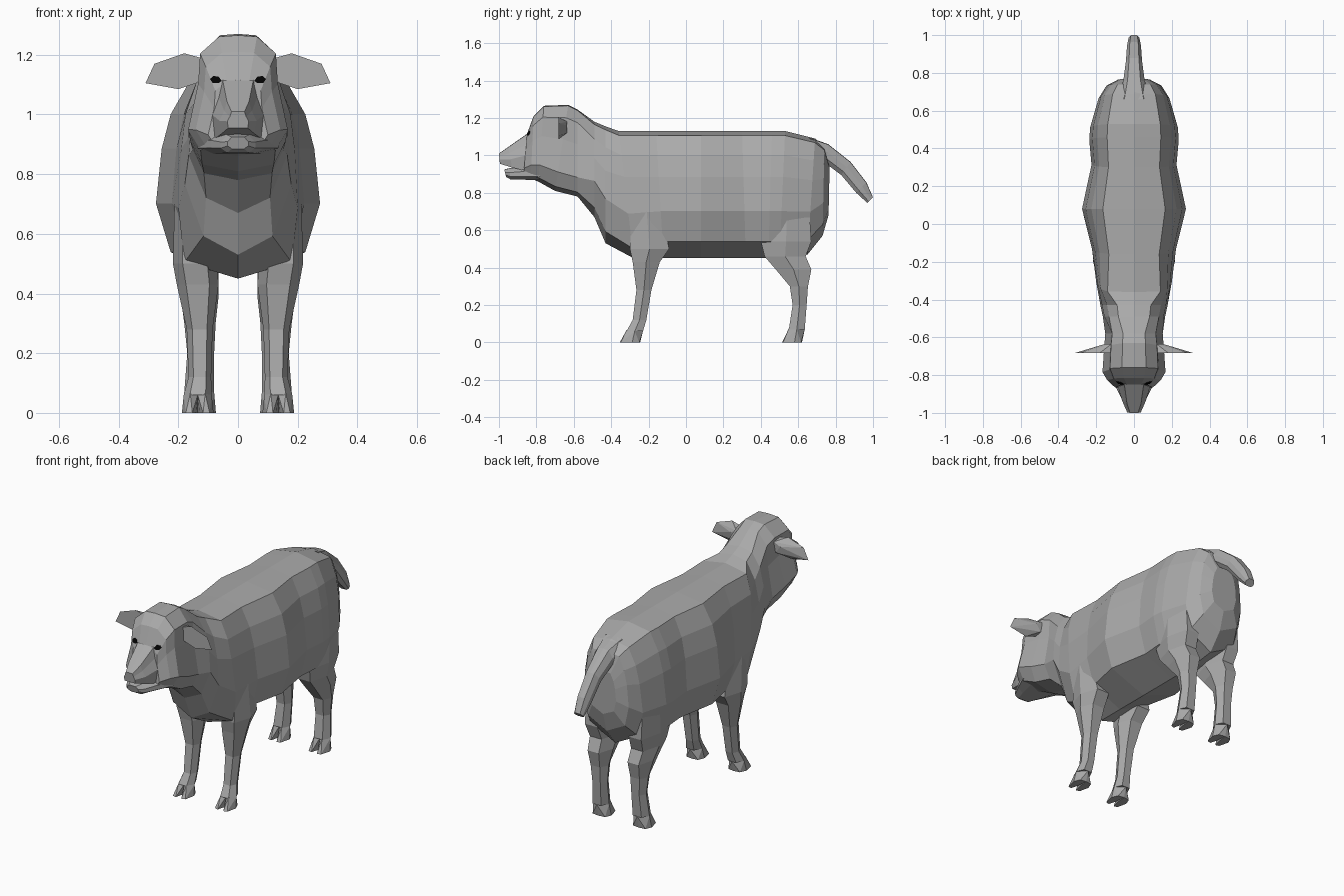
import bpy, bmesh
from mathutils import Vector
from mathutils.bvhtree import BVHTree

if "Cube" in bpy.data.objects:
    bpy.data.objects.remove(bpy.data.objects["Cube"])


def material(name, rgb):
    m = bpy.data.materials.new(name)
    m.diffuse_color = (*rgb, 1)
    m.use_nodes = True
    m.node_tree.nodes["Principled BSDF"].inputs["Base Color"].default_value = m.diffuse_color
    return m


GREY = material("grey wool", (0.40, 0.40, 0.40))
BLACK = material("eye black", (0.001, 0.001, 0.001))


def finish(name, bm, mat=GREY):
    bmesh.ops.recalc_face_normals(bm, faces=bm.faces)
    me = bpy.data.meshes.new(name)
    bm.to_mesh(me)
    me.materials.append(mat)
    ob = bpy.data.objects.new(name, me)
    bpy.context.collection.objects.link(ob)
    return ob


def add_loft(bm, rings):
    loops = [[bm.verts.new(p) for p in r] for r in rings]
    n = len(loops[0])
    for a, b in zip(loops, loops[1:]):
        for i in range(n):
            j = (i + 1) % n
            bm.faces.new((a[i], a[j], b[j], b[i]))
    bm.faces.new(loops[0])
    bm.faces.new(loops[-1])


def add_hull(bm, pts):
    vs = [bm.verts.new(p) for p in pts]
    bmesh.ops.convex_hull(bm, input=vs)


# Half cross-sections: (fraction of half width, fraction from top to bottom)
TRUNK = [(0, 0), (.6, .035), (.82, .19), (.93, .36), (1, .63), (.82, .87), (0, 1)]
CHEST = [(0, 0), (.7, .035), (.88, .19), (.95, .36), (1, .65), (.9, .92), (0, 1)]
NECK = [(0, 0), (.5, .03), (.8, .18), (.95, .38), (1, .62), (.65, .9), (0, 1)]
SKULL = [(0, 0), (.38, .01), (.76, .15), (.8, .4), (1, .78), (.75, .95), (0, 1)]
BOX = [(0, 0), (.6, .02), (1, .4), (1, .75), (.6, 1), (0, 1)]
NOSE = [(0, 0), (.6, .01), (.75, .3), (1, .6), (.9, 1), (0, 1)]


def ring(profile, yt, zt, yb, zb, w):
    """Mirrored ring hung between a top point and a bottom point."""
    half = [(f * w, yt + (yb - yt) * t, zt + (zb - zt) * t) for f, t in profile]
    return half + [(-x, y, z) for x, y, z in half[-2:0:-1]]


# Body, neck and head in one skin
stations = [
    (TRUNK, .768, .94, .762, .68, .085),
    (TRUNK, .74, 1.045, .73, .57, .145),
    (TRUNK, .69, 1.09, .65, .47, .188),
    (TRUNK, .53, 1.13, .50, .45, .232),
    (TRUNK, .46, 1.13, .44, .45, .237),
    (TRUNK, .30, 1.13, .32, .45, .225),
    (TRUNK, .08, 1.13, .08, .45, .275),
    (TRUNK, -.16, 1.13, -.12, .45, .222),
    (CHEST, -.36, 1.13, -.28, .45, .200),
    (NECK, -.43, 1.155, -.43, .53, .178),
    (NECK, -.49, 1.18, -.49, .67, .165),
    (SKULL, -.58, 1.245, -.58, .78, .152),
    (SKULL, -.63, 1.27, -.70, .81, .160),
    (SKULL, -.76, 1.265, -.79, .86, .167),
    (SKULL, -.815, 1.21, -.83, .875, .142),
    (SKULL, -.85, 1.115, -.87, .88, .10),
]
bm = bmesh.new()
add_loft(bm, [ring(*s) for s in stations])
finish("body_and_head", bm)
skin = BVHTree.FromBMesh(bm)

# Muzzle and lower jaw
bm = bmesh.new()
add_loft(bm, [ring(NOSE, *s) for s in [
    (-.80, 1.14, -.80, .91, .10), (-.85, 1.115, -.87, .92, .085),
    (-.95, 1.045, -.93, .935, .062), (-1.0, 1.01, -.995, .955, .036)]])
finish("muzzle", bm)
bm = bmesh.new()
add_loft(bm, [ring(BOX, *s) for s in [
    (-.78, .945, -.78, .868, .135), (-.87, .942, -.88, .87, .09),
    (-.94, .932, -.94, .872, .058), (-.972, .925, -.962, .885, .035)]])
finish("lower_jaw", bm)

# Tail
bm = bmesh.new()
add_loft(bm, [ring(BOX, *s) for s in [
    (.66, 1.095, .70, .95, .085), (.76, 1.06, .75, .955, .057),
    (.88, .965, .83, .895, .043), (.965, .855, .91, .80, .037),
    (1.0, .775, .97, .745, .028)]])
finish("tail", bm)

# Ears: flat front outline with a wedge-shaped back
OUTLINE = [(.115, 1.12), (.125, 1.19), (.18, 1.205), (.28, 1.17),
           (.31, 1.105), (.20, 1.085), (.14, 1.105)]
for side, s in (("left", 1), ("right", -1)):
    bm = bmesh.new()
    add_hull(bm, [(s * x, -.682, z) for x, z in OUTLINE]
             + [(s * .12, -.635, 1.18), (s * .16, -.637, 1.16), (s * .13, -.637, 1.12)])
    finish(side + "_ear", bm)

# Eyes: thin almond plates laid on the face
for side, s in (("left", 1), ("right", -1)):
    bm = bmesh.new()
    plate = [(-.020, -.006), (-.009, .009), (.008, .011), (.020, .001),
             (.011, -.012), (-.008, -.013)]
    pts = []
    for dx, dz in plate:
        hit = skin.ray_cast(Vector((s * (.074 + dx), -2, 1.118 + dz)), Vector((0, 1, 0)))[0]
        y = hit.y if hit else -.83
        pts += [(s * (.074 + dx), y - .004, 1.118 + dz), (s * (.074 + dx), y + .004, 1.118 + dz)]
    add_hull(bm, pts)
    finish(side + "_eye", bm, BLACK)


# Legs: six-sided rings (z, y front, y back, x inner, x outer)
def leg_ring(z, y0, y1, x0, x1, s):
    xm, ym, a = (x0 + x1) / 2, (y0 + y1) / 2, (x1 - x0) * .28
    return [(s * x, y, z) for x, y in [(xm - a, y0), (xm + a, y0), (x1, ym),
                                       (xm + a, y1), (xm - a, y1), (x0, ym)]]


FRONT = [(.70, -.29, -.13, .10, .213), (.50, -.30, -.09, .07, .218),
         (.43, -.285, -.14, .065, .205), (.28, -.265, -.185, .085, .172),
         (.12, -.285, -.212, .09, .166), (.06, -.318, -.23, .088, .182)]
REAR = [(.70, .42, .66, .08, .21), (.54, .40, .67, .07, .212),
        (.46, .42, .64, .065, .20), (.39, .48, .67, .065, .192),
        (.30, .555, .652, .075, .18), (.20, .57, .645, .08, .17),
        (.07, .55, .635, .08, .18)]
for end, rows in (("front", FRONT), ("rear", REAR)):
    for side, s in (("left", 1), ("right", -1)):
        bm = bmesh.new()
        add_loft(bm, [leg_ring(*r, s) for r in rows])
        # Cloven hoof: two toes that part at the front
        z, y0, y1, x0, x1 = rows[-1]
        xm = (x0 + x1) / 2
        for edge, d in ((x0, -1), (x1, 1)):
            toe = [(xm, y1, z), (xm, y0 + .02, z), (edge, (y0 + y1) / 2, z),
                   (xm + d * .025, y0, z + .005),
                   (xm, y1 - .015, 0), (xm + d * .006, y0 + .01, 0),
                   (xm + d * .018, y0 - .036, 0), (xm + d * .04, y0 - .03, 0),
                   (edge + d * .006, y0 + .03, 0), (edge - d * .01, y1 - .02, 0)]
            add_hull(bm, [(s * x, y, h) for x, y, h in toe])
        finish(f"{side}_{end}_leg", bm)
